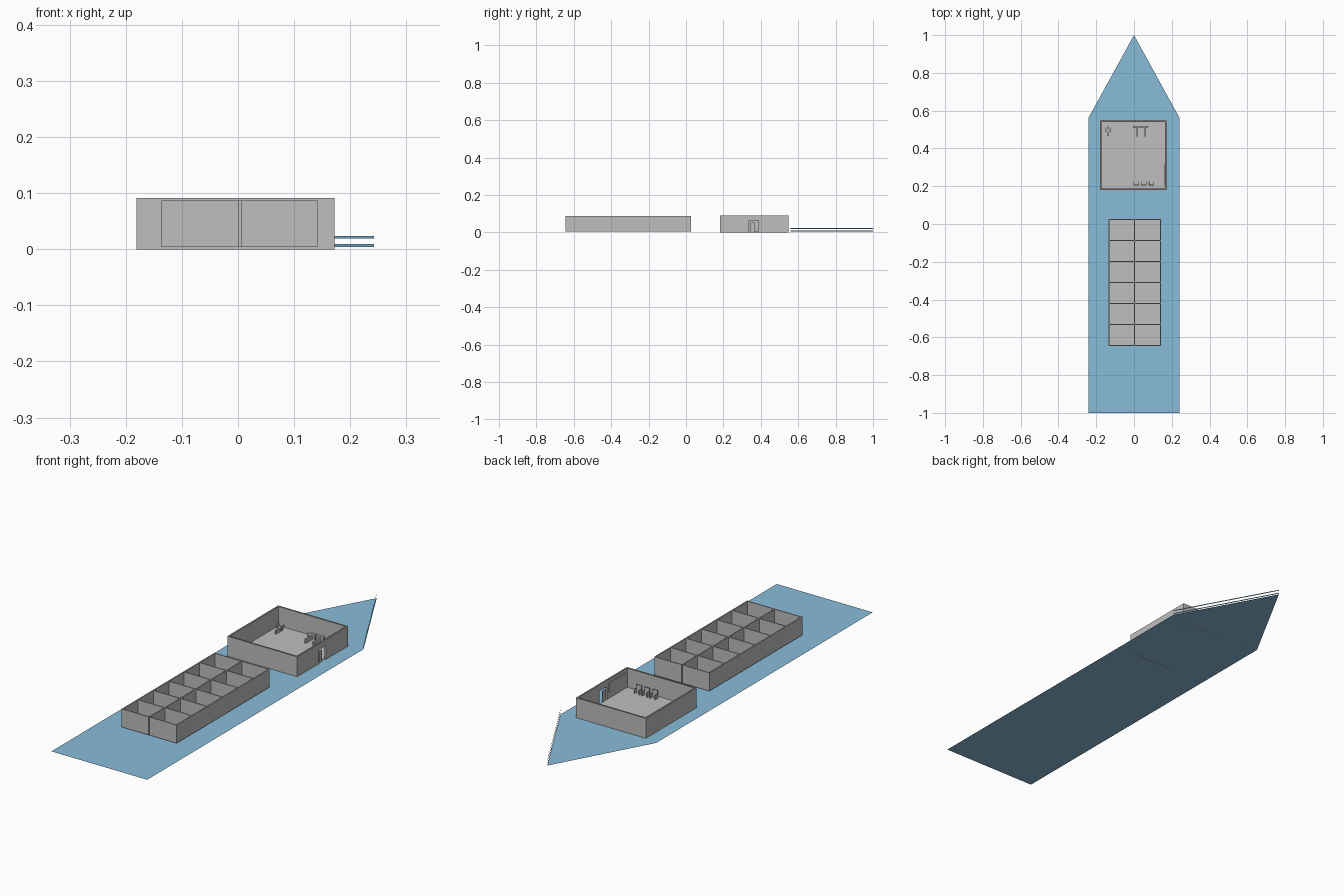
import bpy, bmesh
from mathutils import Vector

if "Cube" in bpy.data.objects:
    bpy.data.objects.remove(bpy.data.objects["Cube"])


def material(name, rgb):
    m = bpy.data.materials.new(name)
    m.diffuse_color = (*rgb, 1)
    m.use_nodes = True
    m.node_tree.nodes["Principled BSDF"].inputs["Base Color"].default_value = m.diffuse_color
    return m


BLUE = material("deck_blue", (0.25, 0.50, 0.70))
GREY = material("wall_grey", (0.52, 0.52, 0.52))
BROWN = material("rim_brown", (0.33, 0.24, 0.19))


def finish(name, bm, *mats):
    me = bpy.data.meshes.new(name)
    bm.to_mesh(me)
    bm.free()
    for m in mats:
        me.materials.append(m)
    ob = bpy.data.objects.new(name, me)
    bpy.context.collection.objects.link(ob)
    return ob


def add_box(bm, x0, x1, y0, y1, z0, z1):
    vs = bmesh.ops.create_cube(bm, size=1)["verts"]
    for v in vs:
        v.co = Vector((x1 if v.co.x > 0 else x0,
                       y1 if v.co.y > 0 else y0,
                       z1 if v.co.z > 0 else z0))


def boxes(name, items, *mats):
    bm = bmesh.new()
    for b in items:
        add_box(bm, *b)
    return finish(name, bm, *mats)


def sheet(name, pts, mat):
    bm = bmesh.new()
    bm.faces.new([bm.verts.new(p) for p in pts])
    return finish(name, bm, mat)


# Flat pointed deck
W, SH = 0.242, 0.56
sheet("deck", [(-W, -1, 0), (W, -1, 0), (W, SH, 0), (0, 1, 0), (-W, SH, 0)], BLUE)

# Two low strips along the right edge of the bow
for i, (z0, z1) in enumerate([(0.004, 0.009), (0.019, 0.024)]):
    sheet(f"bow_strip_{i + 1}",
          [(W, SH, z0), (W, SH, z1), (0, 1, z1), (0, 1, z0)], BLUE)

# Large front room: floor, walls with a doorway on the right
X0, X1, Y0, Y1, H, T = -0.181, 0.172, 0.181, 0.548, 0.091, 0.008
D0, D1, DH = 0.337, 0.388, 0.063
boxes("room_floor", [(X0 + T, X1 - T, Y0 + T, Y1 - T, 0.001, 0.004)], GREY)
walls = boxes("room_walls", [
    (X0, X1, Y0, Y0 + T, 0, H),
    (X0, X1, Y1 - T, Y1, 0, H),
    (X0, X0 + T, Y0 + T, Y1 - T, 0, H),
    (X1 - T, X1, Y0 + T, D0, 0, H),
    (X1 - T, X1, D1, Y1 - T, 0, H),
    (X1 - T, X1, D0, D1, DH, H)], GREY, BROWN)
for p in walls.data.polygons:
    if abs(p.normal.z) > 0.9 and (p.center.z > H - 0.001 or p.center.z < 0.001):
        p.material_index = 1

# Door leaf, frame posts and inner wall panel
boxes("door_leaf", [(X1 - T + 0.002, X1 - 0.003, D0 + 0.008, D0 + 0.028, 0, 0.052)], GREY)
boxes("wall_panel", [(X1 - T - 0.003, X1 - T, 0.205, 0.32, 0.03, 0.075)], GREY)

# Cell block: six rows of two cells
CX0, CX1, CY0, CY1, Z0, Z1, C = -0.136, 0.142, -0.645, 0.026, 0.004, 0.087, 0.005
mid = (CX0 + CX1) / 2
cells = [(CX0, CX0 + C, CY0, CY1, Z0, Z1), (CX1 - C, CX1, CY0, CY1, Z0, Z1),
         (mid - C / 2, mid + C / 2, CY0 + C, CY1 - C, Z0, Z1)]
for i in range(7):
    y = CY0 + (CY1 - CY0 - C) * i / 6
    for a, b in ((CX0 + C, mid - C / 2), (mid + C / 2, CX1 - C)):
        cells.append((a, b, y, y + C, Z0, Z1))
boxes("cell_walls", cells, GREY)
boxes("cell_floor", [(CX0 + C, CX1 - C, CY0 + C, CY1 - C, Z0, Z0 + 0.002)], GREY)

# Row of three thin-framed seats by the front wall
for i in range(3):
    x, y, w = 0.012 + 0.04 * i, 0.205, 0.014
    boxes(f"seat_{i + 1}", [
        (x - w, x + w, y, y + 0.003, 0.004, 0.04),
        (x - w, x - w + 0.003, y, y + 0.02, 0.004, 0.025),
        (x + w - 0.003, x + w, y, y + 0.02, 0.004, 0.025)], GREY)

# Two T-shaped consoles at the back
for i, x in enumerate((0.015, 0.056)):
    boxes(f"console_{i + 1}", [
        (x - 0.004, x + 0.004, 0.462, 0.51, 0.004, 0.022),
        (x - 0.019, x + 0.019, 0.508, 0.52, 0.018, 0.03),
        (x - 0.019, x - 0.014, 0.508, 0.52, 0.004, 0.018),
        (x + 0.014, x + 0.019, 0.508, 0.52, 0.004, 0.018)], GREY)

# Small pedestal chair in the back left corner
px, py = -0.136, 0.49
boxes("pedestal_chair", [
    (px - 0.003, px + 0.003, py - 0.025, py + 0.025, 0.004, 0.02),
    (px - 0.014, px + 0.014, py - 0.002, py + 0.012, 0.018, 0.022),
    (px - 0.014, px - 0.011, py, py + 0.02, 0.022, 0.034),
    (px + 0.011, px + 0.014, py, py + 0.02, 0.022, 0.034)], GREY)
